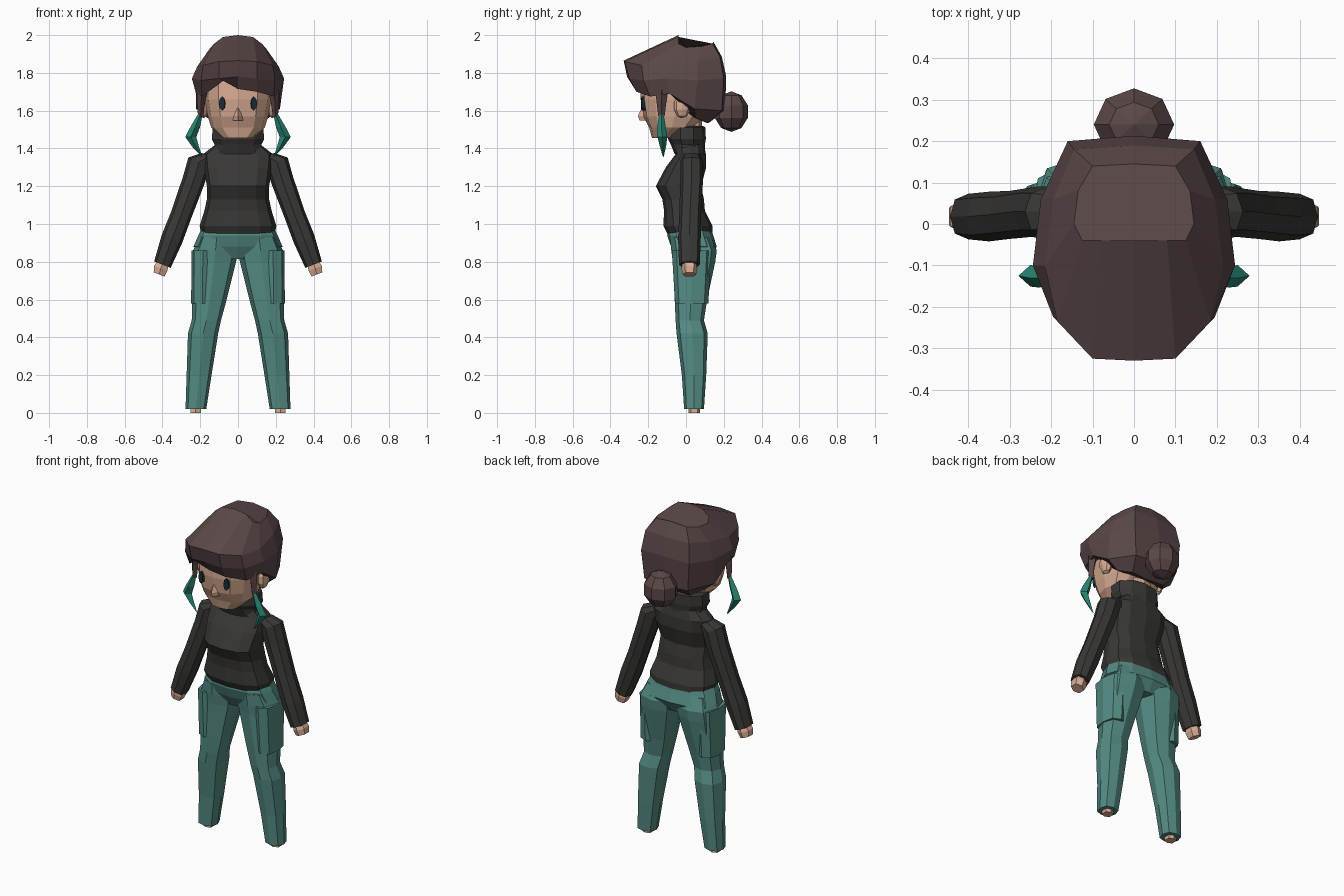
import bpy, bmesh
from math import sin, cos, pi
from mathutils import Matrix, Vector


def material(name, rgb):
    m = bpy.data.materials.new(name)
    m.diffuse_color = (*rgb, 1)
    return m


SKIN = material("skin", (0.71, 0.42, 0.30))
HAIR = material("hair", (0.105, 0.064, 0.064))
TEAL = material("dyed_tips", (0.022, 0.235, 0.17))
WOOL = material("wool", (0.04, 0.039, 0.036))
CLOTH = material("trousers", (0.09, 0.26, 0.23))
DARK = material("eye", (0.01, 0.025, 0.04))


def finish(name, bm, mat, mirror=False):
    bmesh.ops.recalc_face_normals(bm, faces=bm.faces)
    me = bpy.data.meshes.new(name)
    bm.to_mesh(me)
    bm.free()
    me.materials.append(mat)
    ob = bpy.data.objects.new(name, me)
    bpy.context.collection.objects.link(ob)
    if mirror:
        ob.modifiers.new("mirror", 'MIRROR').use_mirror_merge = False
    return ob


def oval(x, y, z, rx, ry, n=8, power=0.78, tilt=0):
    """Rounded-box cross-section, optionally tilted about the y axis."""
    pts = []
    for k in range(n):
        s, c = sin(2 * pi * k / n), cos(2 * pi * k / n)
        u = rx * (abs(s) ** power) * (1 if s > 0 else -1)
        v = -ry * (abs(c) ** power) * (1 if c > 0 else -1)
        pts.append((x + u * cos(tilt), y + v, z + u * sin(tilt)))
    return pts


def loft(name, rings, mat, mirror=False):
    bm = bmesh.new()
    rows = [[bm.verts.new(p) for p in r] for r in rings]
    n = len(rows[0])
    for a, b in zip(rows, rows[1:]):
        for k in range(n):
            bm.faces.new((a[k], a[(k + 1) % n], b[(k + 1) % n], b[k]))
    bm.faces.new(rows[0])
    bm.faces.new(rows[-1])
    return finish(name, bm, mat, mirror)


def ball(name, loc, size, mat, mirror=False):
    bm = bmesh.new()
    bmesh.ops.create_uvsphere(bm, u_segments=8, v_segments=5, radius=1,
                              matrix=Matrix.Translation(loc) @ Matrix.Diagonal((*size, 1)))
    return finish(name, bm, mat, mirror)


# Sweater body: z, centre y, half width, half depth
loft("sweater_body", [oval(0, y, z, rx, ry, 12) for z, y, rx, ry in (
    (0.95, 0.02, 0.195, 0.12), (0.99, 0.01, 0.203, 0.13), (1.07, -0.008, 0.178, 0.108),
    (1.13, -0.015, 0.165, 0.11), (1.20, -0.04, 0.165, 0.12), (1.30, 0.0, 0.18, 0.107),
    (1.37, 0.025, 0.185, 0.08), (1.42, 0.02, 0.12, 0.075))], WOOL)

# Rolled collar with an inner lip
loft("collar", [oval(0, y, z, rx, ry, 10, 0.9) for z, y, rx, ry in (
    (1.37, 0.02, 0.145, 0.08), (1.42, 0.01, 0.13, 0.09), (1.45, 0.005, 0.145, 0.1),
    (1.51, 0.005, 0.14, 0.098), (1.52, 0.01, 0.115, 0.08), (1.47, 0.01, 0.10, 0.07))], WOOL)

# Sleeves and hands
loft("sleeve", [oval(x, y, z, rx, ry, 8, 0.85, 0.37) for x, y, z, rx, ry in (
    (0.15, 0.03, 1.36, 0.045, 0.045), (0.205, 0.03, 1.33, 0.062, 0.06),
    (0.235, 0.03, 1.23, 0.06, 0.06), (0.30, 0.022, 1.05, 0.056, 0.058),
    (0.35, 0.018, 0.92, 0.058, 0.06), (0.40, 0.018, 0.785, 0.047, 0.055))], WOOL, True)
loft("hand", [oval(x, 0.018, z, rx, ry, 6, 0.8, 0.37) for x, z, rx, ry in (
    (0.395, 0.80, 0.034, 0.035), (0.409, 0.765, 0.042, 0.042),
    (0.418, 0.733, 0.034, 0.036))], SKIN, True)

# Trousers: hips, then legs as z, inner x, outer x, front y, back y
loft("trouser_hips", [oval(0, y, z, rx, ry, 12) for z, y, rx, ry in (
    (0.97, 0.02, 0.195, 0.115), (0.94, 0.022, 0.21, 0.122), (0.88, 0.042, 0.236, 0.121),
    (0.815, 0.042, 0.11, 0.085))], CLOTH)
loft("trouser_leg", [oval((a + b) / 2, (f + k) / 2, z, (b - a) / 2, (k - f) / 2)
                     for z, a, b, f, k in (
    (0.93, 0.02, 0.205, -0.085, 0.135), (0.86, 0.0, 0.238, -0.078, 0.163),
    (0.80, 0.01, 0.24, -0.07, 0.155), (0.60, 0.06, 0.242, -0.06, 0.112),
    (0.49, 0.09, 0.245, -0.055, 0.095), (0.42, 0.105, 0.265, -0.05, 0.115),
    (0.20, 0.14, 0.272, -0.022, 0.107), (0.02, 0.168, 0.278, -0.01, 0.095))], CLOTH, True)
loft("side_pocket", [oval(x, 0.03, z, 0.06, ry) for x, z, ry in (
    (0.188, 0.58, 0.088), (0.186, 0.86, 0.105))], CLOTH, True)
loft("ankle", [oval(0.224, 0.043, z, 0.03, 0.03, 6) for z in (0, 0.05)], SKIN, True)

# Head, neck, ears and nose
loft("head", [oval(0, y, z, rx, ry, 12) for z, y, rx, ry in (
    (1.455, -0.12, 0.08, 0.06), (1.51, -0.075, 0.142, 0.12), (1.57, -0.06, 0.16, 0.165),
    (1.66, -0.055, 0.175, 0.185), (1.78, -0.05, 0.18, 0.19))], SKIN)
loft("neck", [oval(0, 0.02, z, 0.08, 0.065) for z in (1.42, 1.60)], SKIN)
ball("ear", (0.182, -0.02, 1.625), (0.03, 0.045, 0.065), SKIN, True)
loft("nose", [oval(0, -0.215, 1.548, 0.028, 0.03, 4), oval(0, -0.225, 1.572, 0.022, 0.03, 4),
              oval(0, -0.222, 1.625, 0.004, 0.008, 4)], SKIN)

# Eyes: flat upright discs set on the face
bm = bmesh.new()
bmesh.ops.create_cone(bm, cap_ends=True, segments=8, radius1=1, radius2=1, depth=1,
                      matrix=Matrix.Translation((0.083, -0.225, 1.638))
                      @ Matrix.Rotation(0.17, 4, 'Z')
                      @ Matrix.Diagonal((0.016, 0.022, 0.036, 1)) @ Matrix.Rotation(pi / 2, 4, 'X'))
finish("eye", bm, DARK, True)


# Hair cap: half rings from front centre to back centre, mirrored across x
def full(half):
    return list(half) + [(-x, y, z) for x, y, z in half[-2:0:-1]]


crown = full([(0, -.04, 2), (.08, -.04, 1.99), (.125, -.04, 1.955), (.145, 0, 1.935),
              (.135, .08, 1.94), (.10, .14, 1.955), (0, .145, 1.965)])
brow = full([(0, -.33, 1.865), (.10, -.325, 1.86), (.185, -.235, 1.84), (.215, -.1, 1.835),
             (.195, .06, 1.86), (.145, .18, 1.885), (0, .19, 1.885)])
middle = full([(0, -.312, 1.78), (.10, -.30, 1.77), (.195, -.225, 1.76), (.244, -.1, 1.77),
               (.225, .06, 1.76), (.16, .2, 1.77), (0, .213, 1.78)])
lower = full([(0, -.268, 1.715), (.10, -.262, 1.70), (.19, -.19, 1.675), (.222, -.085, 1.69),
              (.222, .045, 1.61), (.145, .19, 1.60), (0, .207, 1.60)])
under = full([(0, -.2, 1.74), (.08, -.2, 1.74), (.14, -.15, 1.72), (.16, -.07, 1.70),
              (.16, .05, 1.56), (.11, .12, 1.535), (0, .11, 1.535)])
lower[-1] = (-0.07, -0.272, 1.765)   # side parting in the fringe
under[-1] = (-0.07, -0.2, 1.79)
loft("hair_cap", [crown, brow, middle, lower, under], HAIR)
ball("hair_bun", (0, 0.24, 1.595), (0.102, 0.092, 0.107), HAIR)

# Side locks with dyed tips
loft("side_lock", [oval(x, -0.13, z, r, r * 1.2, 4, 1) for x, z, r in (
    (0.185, 1.73, 0.03), (0.195, 1.65, 0.022), (0.198, 1.57, 0.014))], HAIR, True)
loft("side_lock_tip", [oval(x, y, z, r, r * 0.9, 4, 1) for x, y, z, r in (
    (0.198, -0.13, 1.585, 0.012), (0.228, -0.13, 1.51, 0.026), (0.25, -0.125, 1.46, 0.029),
    (0.225, -0.122, 1.41, 0.018), (0.19, -0.12, 1.355, 0.002))], TEAL, True)
